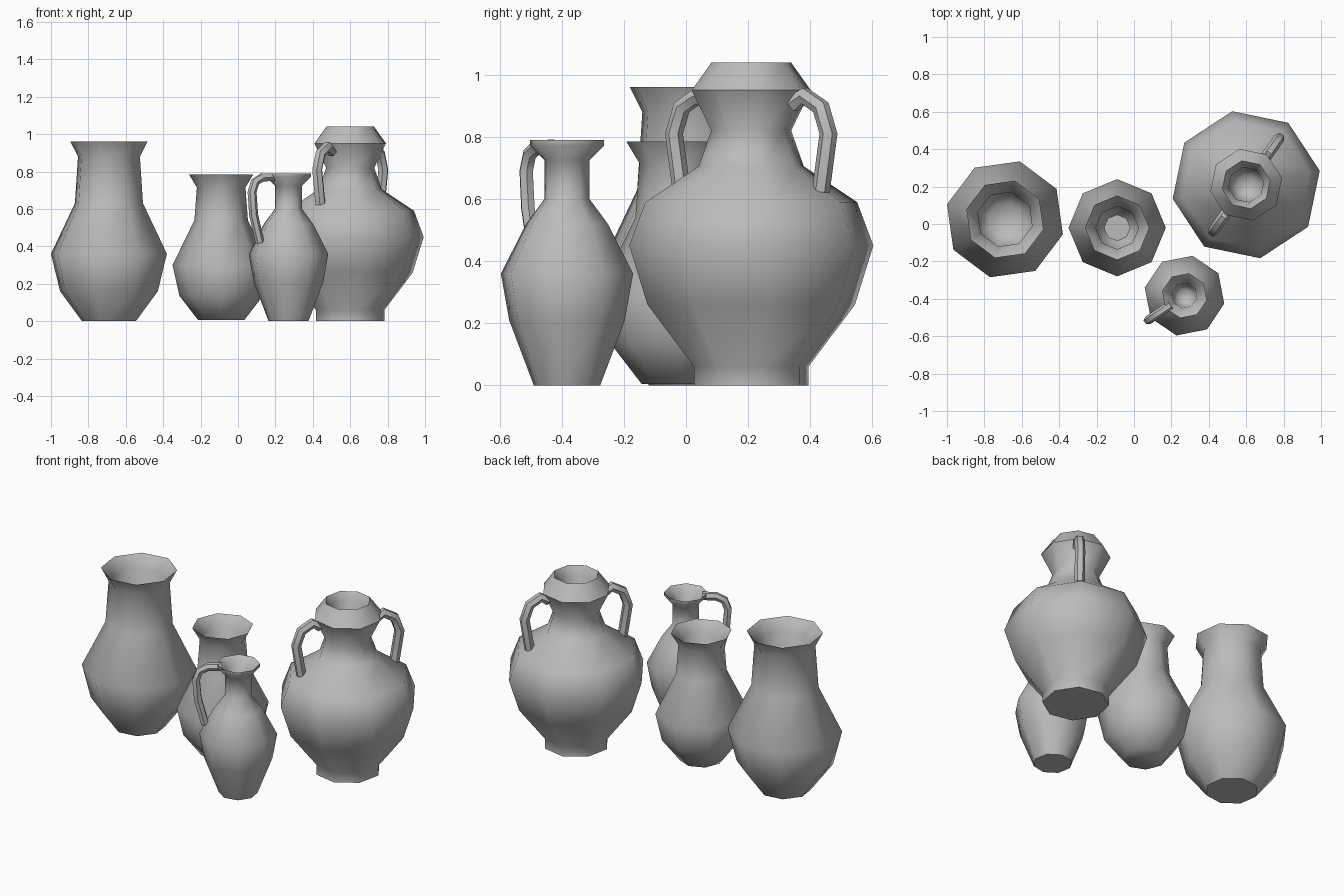
import bpy, bmesh, math
from mathutils import Vector

if "Cube" in bpy.data.objects:
    bpy.data.objects.remove(bpy.data.objects["Cube"])

clay = bpy.data.materials.new("grey_clay")
clay.use_nodes = True
GREY = (0.5, 0.5, 0.5, 1)
clay.diffuse_color = GREY
clay.node_tree.nodes["Principled BSDF"].inputs["Base Color"].default_value = GREY


def loft(name, rings):
    """Bridge equal-sided rings in order and cap both ends."""
    bm = bmesh.new()
    rows = [[bm.verts.new(p) for p in ring] for ring in rings]
    n = len(rows[0])
    for a, b in zip(rows, rows[1:]):
        for i in range(n):
            j = (i + 1) % n
            bm.faces.new((a[i], a[j], b[j], b[i]))
    bm.faces.new(rows[0][::-1])
    bm.faces.new(rows[-1])
    bmesh.ops.recalc_face_normals(bm, faces=bm.faces)
    mesh = bpy.data.meshes.new(name)
    bm.to_mesh(mesh)
    bm.free()
    mesh.materials.append(clay)
    obj = bpy.data.objects.new(name, mesh)
    bpy.context.collection.objects.link(obj)
    bpy.ops.object.select_all(action='DESELECT')
    obj.select_set(True)
    bpy.context.view_layer.objects.active = obj
    bpy.ops.object.shade_smooth_by_angle(angle=math.radians(55))
    return obj


def vessel(name, centre, turn, profile):
    """Eight-sided pot from (radius, height) pairs, outside then inside."""
    angles = [math.radians(turn + 45 * i) for i in range(8)]
    loft(name, [[(centre[0] + r * math.cos(a), centre[1] + r * math.sin(a), z)
                 for a in angles] for r, z in profile])


def handle(name, centre, heading, path, width):
    """Six-sided tube following (radius, height) points in a vertical plane."""
    a = math.radians(heading)
    out, side = Vector((math.cos(a), math.sin(a), 0)), Vector((-math.sin(a), math.cos(a), 0))
    base = Vector((centre[0], centre[1], 0))
    pts = [base + out * r + Vector((0, 0, z)) for r, z in path]
    rings = []
    for i, p in enumerate(pts):
        along = (pts[min(i + 1, len(pts) - 1)] - pts[max(i - 1, 0)]).normalized()
        up = along.cross(side)
        rings.append([p + width * (side * math.cos(t) + up * math.sin(t))
                      for t in (math.tau * k / 6 for k in range(6))])
    loft(name, rings)


# Tall vase
vessel("tall_vase", (-0.69, 0.025), 30.5, [
    (0.149, 0), (0.27, 0.16), (0.32, 0.36), (0.188, 0.63), (0.171, 0.88),
    (0.213, 0.96), (0.15, 0.89), (0.155, 0.68), (0.09, 0.6)])

# Medium vase
vessel("medium_vase", (-0.09, -0.02), 0, [
    (0.123, 0.005), (0.223, 0.135), (0.26, 0.3), (0.143, 0.54), (0.13, 0.715),
    (0.172, 0.785), (0.115, 0.72), (0.115, 0.55), (0.07, 0.49)])

# Jug with a single handle
JUG = (0.27, -0.383)
vessel("jug", JUG, 33.6, [
    (0.109, 0), (0.19, 0.21), (0.217, 0.36), (0.134, 0.52), (0.074, 0.6),
    (0.074, 0.725), (0.122, 0.772), (0.122, 0.79), (0.068, 0.74), (0.06, 0.63), (0.035, 0.6)])
handle("jug_handle", JUG, 214, [
    (0.09, 0.77), (0.17, 0.768), (0.215, 0.745), (0.235, 0.69),
    (0.225, 0.57), (0.185, 0.42)], 0.024)

# Amphora with two opposite handles
AMPHORA = (0.6, 0.21)
vessel("amphora", AMPHORA, 10.8, [
    (0.187, 0), (0.187, 0.06), (0.34, 0.26), (0.4, 0.45), (0.347, 0.59),
    (0.172, 0.705), (0.131, 0.82), (0.195, 0.95), (0.13, 1.04),
    (0.095, 0.99), (0.09, 0.87), (0.05, 0.82)])
for label, heading in (("back", 54.6), ("front", 234.6)):
    handle("amphora_handle_" + label, AMPHORA, heading, [
        (0.165, 0.905), (0.21, 0.932), (0.275, 0.895), (0.305, 0.81),
        (0.275, 0.625)], 0.029)
